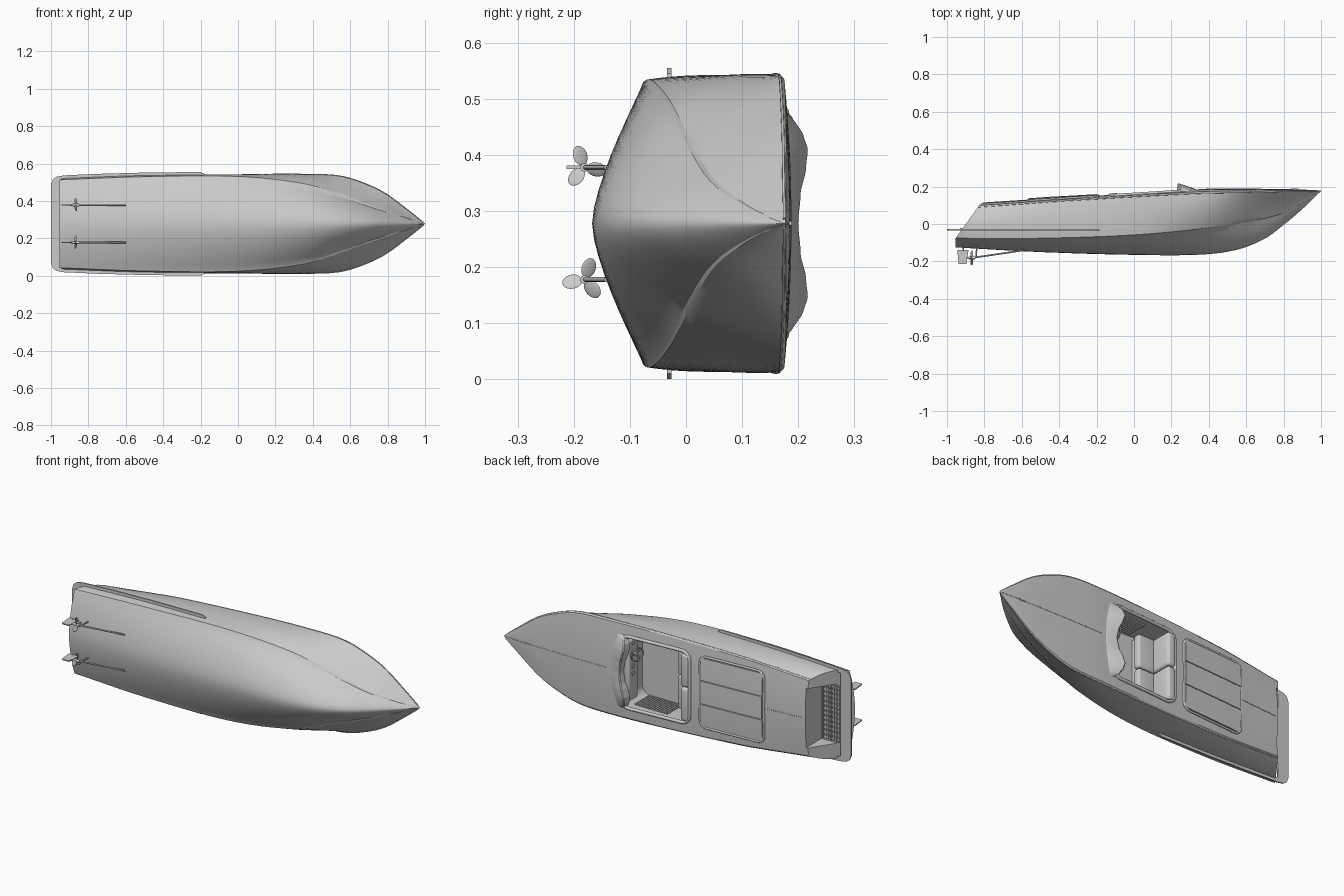
import bpy, bmesh, math
from mathutils import Vector, Matrix

if "Cube" in bpy.data.objects:
    bpy.data.objects.remove(bpy.data.objects["Cube"])

ZC = 0.278  # boat lies on its side: length = x, boat's up = y, beam = z
# station tables: position, keel, chine height/half width, mid and sheer half width, sheer and deck height
U = [-.95, -.5, 0, .35, .55, .7, .8, .9, .96, 1]
T = dict(k=[-.125, -.15, -.165, -.164, -.138, -.078, -.005, .08, .138, .176],
         yc=[-.08, -.08, -.062, -.03, 0, .03, .06, .11, .15, .177],
         bc=[.225, .242, .243, .205, .145, .092, .06, .028, .01, 0],
         bm=[.243, .260, .264, .253, .210, .15, .105, .05, .02, 0],
         bs=[.215, .245, .262, .265, .255, .207, .155, .08, .033, 0],
         ys=[.092, .118, .148, .166, .170, .173, .175, .176, .177, .177],
         yd=[.113, .135, .163, .186, .188, .187, .186, .183, .18, .178])


def val(key, u):
    v, i = T[key], 0
    u = max(U[0], min(U[-1], u))
    while i < len(U) - 2 and u > U[i + 1]:
        i += 1
    slope = lambda j: (v[min(j + 1, 9)] - v[max(j - 1, 0)]) / (U[min(j + 1, 9)] - U[max(j - 1, 0)])
    h = U[i + 1] - U[i]
    t = (u - U[i]) / h
    return ((2*t**3 - 3*t*t + 1) * v[i] + (t**3 - 2*t*t + t) * h * slope(i)
            + (3*t*t - 2*t**3) * v[i + 1] + (t**3 - t*t) * h * slope(i + 1))


def deck_y(x, b):
    u = x if x > -.45 else -.45 + (x + .45) * .5 / .37
    ys, yd = val('ys', u), val('yd', u)
    t = min(1, abs(b) / max(val('bs', u), .001))
    return ys + (yd - ys) * (.3 + .7 * (1 - t * t))


def rake(u, y):
    w = max(0, min(1, (-.45 - u) / .5))
    return u + w * .13 * max(-.04, (y + .07) / .18)


def finish(name, bm, smooth=True):
    bmesh.ops.remove_doubles(bm, verts=bm.verts, dist=1e-5)
    bmesh.ops.recalc_face_normals(bm, faces=bm.faces)
    me = bpy.data.meshes.new(name)
    bm.to_mesh(me)
    bm.free()
    ob = bpy.data.objects.new(name, me)
    bpy.context.collection.objects.link(ob)
    bpy.context.view_layer.objects.active = ob
    bpy.ops.object.select_all(action='DESELECT')
    ob.select_set(True)
    if smooth:
        bpy.ops.object.shade_smooth_by_angle(angle=math.radians(32))
    return ob


def loft(name, rings, closed=True, caps=True):
    bm = bmesh.new()
    vs = [[bm.verts.new(p) for p in r] for r in rings]
    n = len(rings[0])
    for a, b in zip(vs, vs[1:]):
        for i in range(n if closed else n - 1):
            bm.faces.new((a[i], a[(i + 1) % n], b[(i + 1) % n], b[i]))
    if caps:
        bm.faces.new(vs[0])
        bm.faces.new(vs[-1])
    return finish(name, bm)


def box(name, x0, x1, y0, y1, z0, z1, bevel=0):
    bm = bmesh.new()
    bmesh.ops.create_cube(bm, size=1, matrix=Matrix.Translation(((x0+x1)/2, (y0+y1)/2, ZC+(z0+z1)/2))
                          @ Matrix.Diagonal((x1-x0, y1-y0, z1-z0, 1)))
    if bevel:
        bmesh.ops.bevel(bm, geom=bm.edges[:], offset=bevel, segments=4, profile=.5, affect='EDGES')
    return finish(name, bm)


def tube(name, pts, r, cyclic=False):
    cu = bpy.data.curves.new(name, 'CURVE')
    cu.dimensions, cu.bevel_depth, cu.bevel_resolution, cu.use_fill_caps = '3D', r, 2, True
    sp = cu.splines.new('POLY')
    sp.points.add(len(pts) - 1)
    for p, q in zip(sp.points, pts):
        p.co = (*q, 1)
    sp.use_cyclic_u = cyclic
    ob = bpy.data.objects.new(name, cu)
    bpy.context.collection.objects.link(ob)
    return ob


def rrect(x0, x1, h, r, n=6):
    pts = []
    for cx, cb, a0 in ((x1-r, h-r, 0), (x0+r, h-r, 90), (x0+r, r-h, 180), (x1-r, r-h, 270)):
        for i in range(n + 1):
            a = math.radians(a0 + 90 * i / n)
            pts.append((cx + r * math.cos(a), cb + r * math.sin(a)))
    return pts


def on_deck(pts, lift=0):
    return [(x, deck_y(x, b) + lift, ZC + b) for x, b in pts]


def panel(name, x0, x1, b0, b1, lift):
    g = [[(x0 + (x1-x0) * i / 10, b0 + (b1-b0) * j / 8) for j in range(9)] for i in range(11)]
    return loft(name, [on_deck(r, lift) + on_deck(r[::-1], -.004) for r in g])


# hull with raked transom, chine step and crowned deck
def section(u):
    v = {k: val(k, u) for k in T}
    s, f = [], min(1, v['bc'] / .1)
    for i in range(9):
        t = i / 8
        s.append((v['bc'] * t, v['k'] + (v['yc'] - v['k']) * t ** 1.7))
    b0, y0 = v['bc'] + .01 * f, v['yc'] + .004 * f
    for i in range(11):
        t = i / 10
        b = b0 * (1-t) * (1-2*t) + v['bm'] * 4 * t * (1-t) + v['bs'] * t * (2*t-1)
        s.append((b, y0 + (v['ys'] - y0) * t))
    for i in range(11):
        t = .975 * (1 - i / 10)
        s.append((v['bs'] * t, v['ys'] + (v['yd'] - v['ys']) * (.3 + .7 * (1 - t * t))))
    full = s + [(-b, y) for b, y in s[-2:0:-1]]
    return [(rake(u, y), y, ZC + b) for b, y in full]


hull = loft('hull', [section(-.95 + 1.95 * math.sin(i / 60 * math.pi / 2)) for i in range(60)] + [section(1)])


def cut(target, cutter):
    bpy.context.view_layer.objects.active = target
    m = target.modifiers.new('cut', 'BOOLEAN')
    m.operation, m.object, m.solver = 'DIFFERENCE', cutter, 'EXACT'
    bpy.ops.object.modifier_apply(modifier='cut')
    bpy.data.objects.remove(cutter)


# cockpit well and stern recess
rim = rrect(-.13, .28, .2, .05)
cut(hull, loft('well_cutter', [[(x, y, ZC + b) for x, b in rim] for y in (-.015, .4)]))
cut(hull, box('stern_cutter', -1.2, -.815, -.03, .4, -.165, .165))
bpy.ops.object.select_all(action='DESELECT')
hull.select_set(True)
bpy.ops.object.shade_smooth_by_angle(angle=math.radians(32))

# cockpit bolster, hatch and deck seams
tube('cockpit_rim', on_deck(rim, .002), .009, True)
tube('hatch_frame', on_deck(rrect(-.57, -.19, .198, .04), .003), .006, True)
for i, (a, b) in enumerate(((-.19, -.067), (-.063, .063), (.067, .19))):
    panel(f'hatch_panel_{i}', -.563, -.197, a, b, .008)
tube('bow_seam', on_deck([(.36 + .63 * i / 20, 0) for i in range(21)], -.0005), .0018)
tube('stern_seam', on_deck([(-.8 + .22 * i / 8, 0) for i in range(9)], -.0005), .0018)
box('bow_cleat', .84, .88, .183, .189, -.004, .004, .002)

for sgn, side in ((1, 'left'), (-1, 'right')):
    # rub strip under the deck edge
    us = [-.95 + 1.94 * i / 60 for i in range(61)]
    tube(f'rub_strip_{side}', [(rake(u, val('ys', u)), val('ys', u) - .002, ZC + sgn * val('bs', u)) for u in us], .0025)
    # ribbed cockpit side lining
    for i in range(15):
        x = .03 + i * .014
        box(f'side_rib_{side}_{i}', x, x + .01, -.01, .12, *sorted((sgn * .194, sgn * .202)), .002)
    # shaft, strut, propeller and rudder
    z = ZC + sgn * .1
    tube(f'prop_shaft_{side}', [(-.6, -.142, z), (-.865, -.181, z), (-.895, -.181, z)], .0045)
    tube(f'hub_{side}', [(-.85, -.181, z), (-.885, -.181, z)], .008)
    tube(f'shaft_strut_{side}', [(-.84, -.12, z), (-.845, -.178, z)], .004)
    bm = bmesh.new()
    for a in (20, 140, 260):
        bmesh.ops.create_uvsphere(bm, u_segments=16, v_segments=10, radius=1, matrix=Matrix.Translation((-.867, -.181, z))
                                  @ Matrix.Rotation(math.radians(a * sgn), 4, 'X') @ Matrix.Translation((0, 0, .022))
                                  @ Matrix.Rotation(math.radians(30), 4, 'Z') @ Matrix.Diagonal((.0025, .0145, .018, 1)))
    finish(f'propeller_{side}', bm)
    out = [(-.945, -.138), (-.885, -.138), (-.895, -.213), (-.938, -.213)]
    loft(f'rudder_{side}', [[(x, y, z + d) for x, y in out] for d in (-.003, .003)])
    tube(f'rudder_stock_{side}', [(-.912, -.11, z), (-.912, -.15, z)], .004)

# swim platform wrapping around as side rails
outer = [(-.18, .267), (-.2, .277), (-.5, .274), (-.75, .267), (-.93, .259), (-.97, .252), (-.99, .238), (-1, .21)]
rings = []
for s in (1, -1):
    r = []
    for x, b in outer:
        xi, bi = max(x, -.935), min(b - .025, .235) if x < -.6 else b - .025
        r.append([(x, -.034, ZC+s*b), (x, -.026, ZC+s*b), (xi, -.026, ZC+s*bi), (xi, -.034, ZC+s*bi)])
    rings += r if s == 1 else r[::-1]
loft('swim_platform', rings)

# slatted grating in the stern recess
for i in range(7):
    x = -.93 + i * .0165
    box(f'grating_slat_{i}', x, x + .009, -.031, -.022, -.155, .155)
for i in range(12):
    z = -.15 + i * .0265
    box(f'grating_bar_{i}', -.93, -.82, -.031, -.025, z, z + .008)

# windscreen: two humps with a dip in the middle
HB = [0, .05, .1, .13, .16, .19, .205]
HY = [.2, .204, .214, .217, .209, .188, .172]
ws = []
for i in range(-30, 31):
    b = .205 * i / 30
    j = max(k for k in range(6) if HB[k] <= abs(b) + 1e-9 or k == 0)
    t = (abs(b) - HB[j]) / (HB[j + 1] - HB[j])
    t = t * t * (3 - 2 * t) if j != 4 else t
    h = HY[j] + (HY[j + 1] - HY[j]) * t
    xb = .335 - .9 * b * b
    top = xb - .02 - 1.15 * (h - .165)
    d = min(deck_y(xb, b), h) - .001
    ws.append([(xb, d, ZC+b), ((xb + top) / 2, (d + h) / 2 + .003, ZC+b), (top, h, ZC+b),
               (top - .006, h - .003, ZC+b), (top - .012, min(d, h - .006) - .012, ZC+b)])
loft('windscreen', ws)

# dashboard, instruments and steering wheel
box('dashboard', .235, .285, .085, .165, -.17, .17, .012)
for i, z in enumerate((-.02, .02, .15)):
    tube(f'gauge_{i}', [(.24, .13, ZC + z), (.231, .13, ZC + z)], .012)
wheel = Matrix.Translation((.21, .13, ZC + .09)) @ Matrix.Rotation(math.radians(-20), 4, 'Z')
ring = [wheel @ Vector((0, .036 * math.cos(a * math.pi / 16), .036 * math.sin(a * math.pi / 16))) for a in range(32)]
tube('steering_wheel', ring, .004, True)
for i in (0, 11, 21):
    tube(f'wheel_spoke_{i}', [wheel @ Vector((.004, 0, 0)), ring[i]], .003)
tube('steering_column', [wheel @ Vector((0, 0, 0)), wheel @ Vector((.05, 0, 0))], .006)

# rear bench
box('seat_base', -.12, .0, -.016, .02, -.18, .18)
for i, (a, b) in enumerate(((-.188, -.002), (.002, .188))):
    box(f'seat_cushion_{i}', -.11, .015, .015, .055, a, b, .012)
    box(f'seat_back_{i}', -.128, -.078, .04, .165, a, b, .015)
